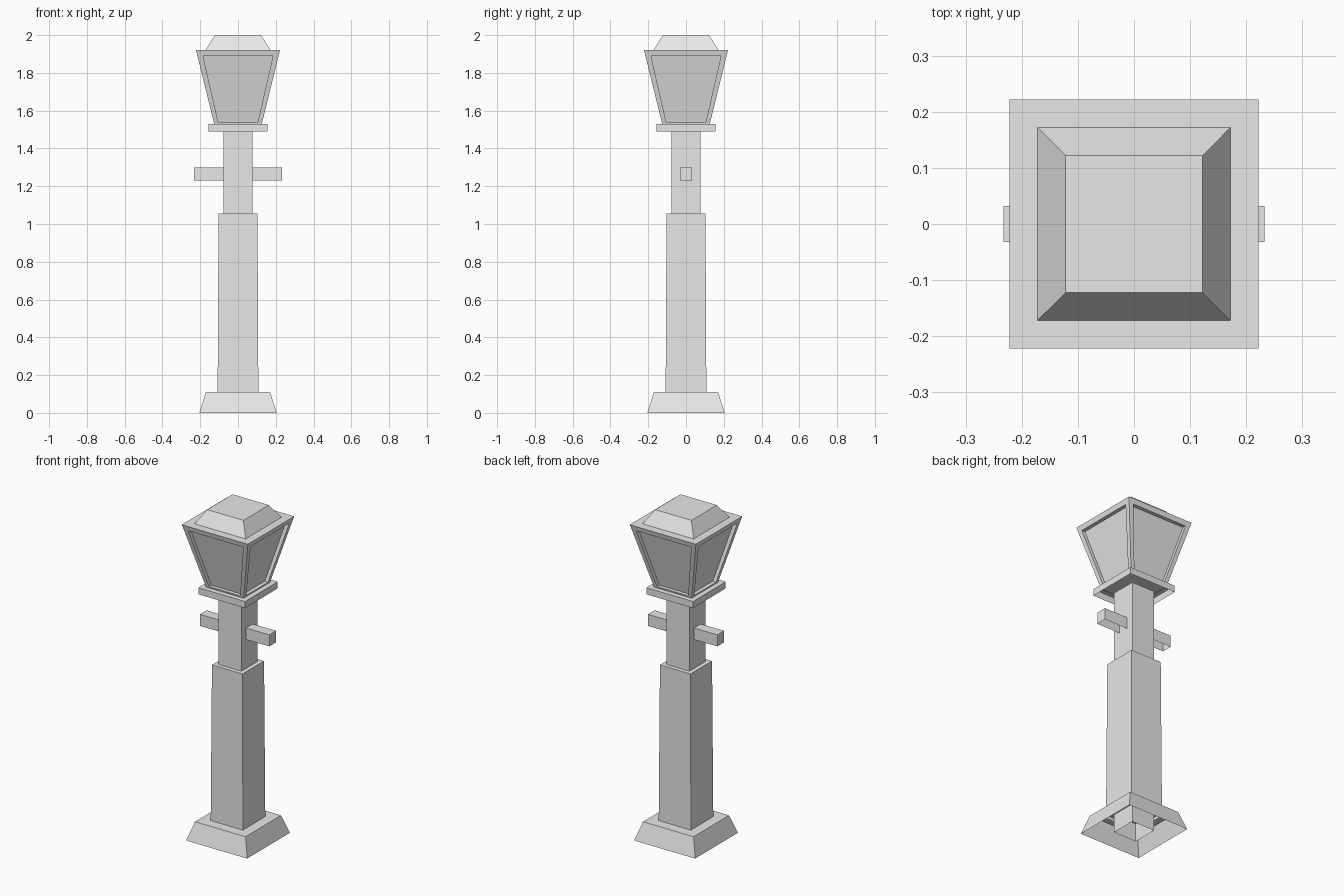
import bpy
import bmesh
from mathutils import Vector

cube = bpy.data.objects.get("Cube")
if cube:
    bpy.data.objects.remove(cube, do_unlink=True)

# Single painted metal colour
grey = bpy.data.materials.new("light_grey")
grey.use_nodes = True
grey.diffuse_color = (0.8, 0.8, 0.8, 1)
grey.node_tree.nodes["Principled BSDF"].inputs["Base Color"].default_value = (0.8, 0.8, 0.8, 1)


def finish(name, bm):
    mesh = bpy.data.meshes.new(name)
    bm.to_mesh(mesh)
    bm.free()
    mesh.materials.append(grey)
    obj = bpy.data.objects.new(name, mesh)
    bpy.context.collection.objects.link(obj)
    return obj


def frustum(z0, z1, low, high, center_x=0):
    """Box with an open underside; low and high are (x, y) half sizes."""
    bm = bmesh.new()
    bmesh.ops.create_cube(bm, size=2)
    for v in bm.verts:
        half, z = (high, z1) if v.co.z > 0 else (low, z0)
        v.co = (center_x + v.co.x * half[0], v.co.y * half[1], z)
    bm.normal_update()
    bottom = [f for f in bm.faces if f.normal.z < -0.99]
    bmesh.ops.delete(bm, geom=bottom, context='FACES')
    return bm


def square_part(name, z0, z1, low, high):
    return finish(name, frustum(z0, z1, (low, low), (high, high)))


# Stacked post parts
square_part("base", 0, 0.11, 0.205, 0.17)
square_part("column", 0.09, 1.055, 0.108, 0.103)
square_part("pole", 0, 1.5, 0.077, 0.077)
square_part("collar", 1.49, 1.53, 0.157, 0.157)
square_part("roof_cap", 1.92, 2.0, 0.172, 0.122)

# Ladder rest bars on both sides
for side, name in ((1, "left_bar"), (-1, "right_bar")):
    finish(name, frustum(1.23, 1.3, (0.079, 0.032), (0.079, 0.032), side * 0.154))

# Lantern head with a recessed pane on each side
Z0, Z1, LOW, HIGH = 1.525, 1.92, 0.125, 0.222
RECESS = 0.022
bm = frustum(Z0, Z1, (LOW, LOW), (HIGH, HIGH))
sides = [f for f in bm.faces if abs(f.normal.z) < 0.9]
bmesh.ops.inset_individual(bm, faces=sides, thickness=0.02)
rims = [(f, Vector((f.normal.x, f.normal.y, 0)).normalized()) for f in sides]


def place_pane(verts, out, depth):
    across = Vector((-out.y, out.x, 0))
    middle = (Z0 + Z1) / 2
    for v in verts:
        z, width = (1.89, 0.185) if v.co.z > middle else (1.54, 0.105)
        reach = LOW + (HIGH - LOW) * (z - Z0) / (Z1 - Z0) - depth
        sign = 1 if v.co.dot(across) > 0 else -1
        v.co = out * reach + across * sign * width + Vector((0, 0, z))


for face, out in rims:
    place_pane(face.verts, out, 0)
    bmesh.ops.inset_individual(bm, faces=[face], thickness=0.001)
    place_pane(face.verts, out, RECESS)
bm.normal_update()
finish("lantern_head", bm)
